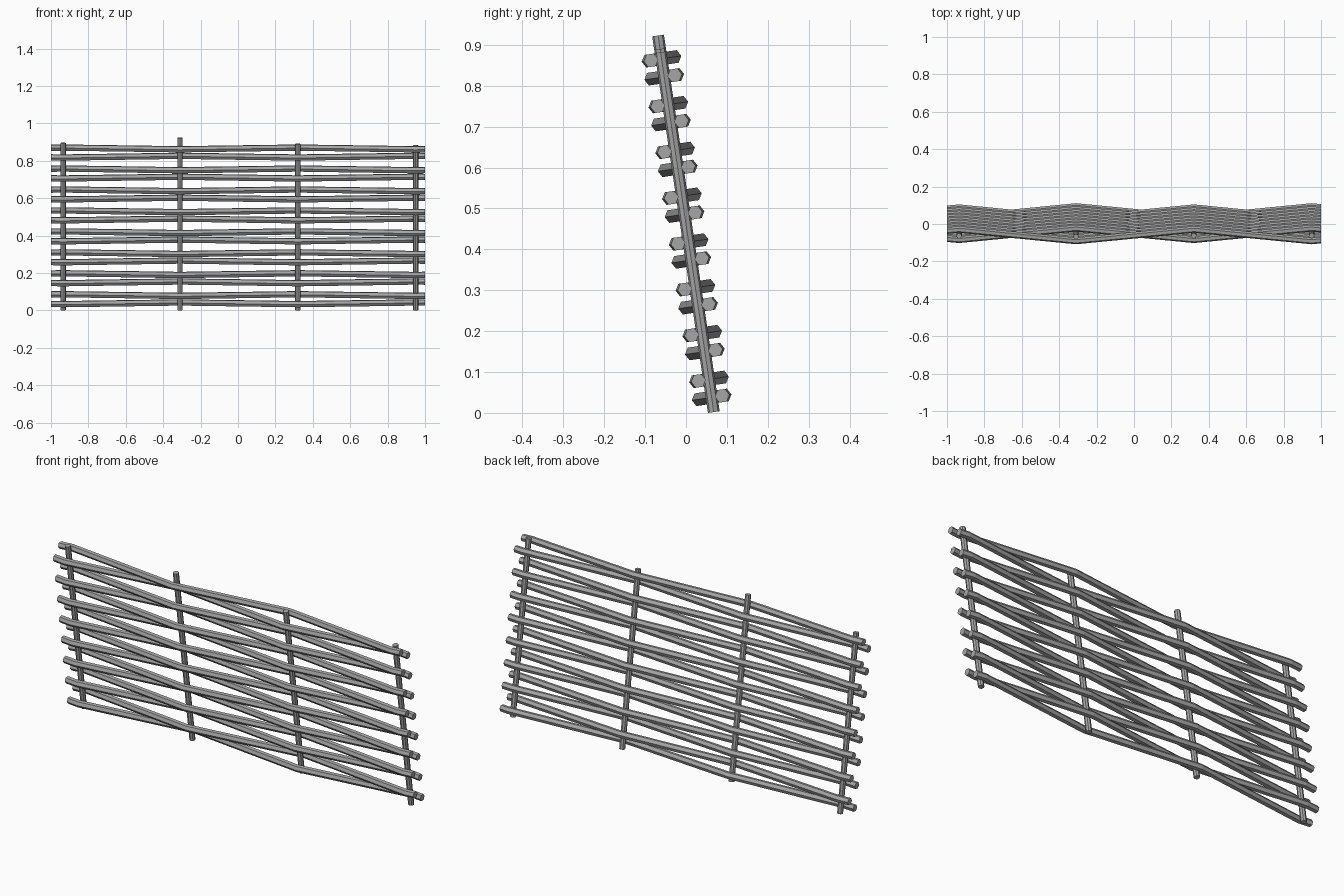
import bpy, bmesh, math
from mathutils import Vector

cube = bpy.data.objects.get("Cube")
if cube:
    bpy.data.objects.remove(cube, do_unlink=True)

# Weathered grey wood
wood = bpy.data.materials.new("grey_wood")
wood.use_nodes = True
wood.diffuse_color = (0.38, 0.38, 0.38, 1)
wood.node_tree.nodes["Principled BSDF"].inputs["Base Color"].default_value = (0.38, 0.38, 0.38, 1)

# The whole panel leans towards the front
LEAN = math.atan(0.148)
UP = Vector((0, -math.sin(LEAN), math.cos(LEAN)))
BACK = Vector((0, math.cos(LEAN), math.sin(LEAN)))
SIDE = Vector((1, 0, 0))
BASE = Vector((0, 0.068, 0.002))
STAKES = [(-0.935, 0.895), (-0.31, 0.923), (0.32, 0.89), (0.95, 0.882)]
WEAVE = 0.031


def rod(name, points, u, v, radius, sides):
    """Sweep a polygon spanned by u and v through the points and cap it."""
    bm = bmesh.new()
    rings = []
    for p in points:
        angles = [2 * math.pi * i / sides for i in range(sides)]
        rings.append([bm.verts.new(p + radius * (u * math.cos(a) + v * math.sin(a))) for a in angles])
    for a, b in zip(rings, rings[1:]):
        for i in range(sides):
            j = (i + 1) % sides
            bm.faces.new((a[i], a[j], b[j], b[i]))
    bm.faces.new(rings[0][::-1])
    bm.faces.new(rings[-1])
    bmesh.ops.recalc_face_normals(bm, faces=bm.faces)
    mesh = bpy.data.meshes.new(name)
    bm.to_mesh(mesh)
    bm.free()
    mesh.materials.append(wood)
    obj = bpy.data.objects.new(name, mesh)
    bpy.context.collection.objects.link(obj)


# Upright stakes
for n, (x, top) in enumerate(STAKES):
    foot = BASE + SIDE * x
    rod(f"stake_{n + 1}", [foot, foot + UP * ((top - BASE.z) / UP.z)], SIDE, BACK, 0.0145, 8)

# Woven rails, in pairs that pass the stakes on opposite sides
for n in range(16):
    height = 0.038 + 0.112 * (n // 2) + 0.044 * (n % 2)
    centre = BASE + UP * ((height - BASE.z) / UP.z)
    sign = -1 if n % 2 == 0 else 1
    path = [(-1, sign * 0.025)]
    path += [(x, sign * WEAVE * (-1) ** i) for i, (x, _) in enumerate(STAKES)]
    path += [(1, -sign * 0.026)]
    points = [centre + SIDE * x + BACK * d for x, d in path]
    rod(f"rail_{n + 1}", points, BACK, UP, 0.018, 6)
